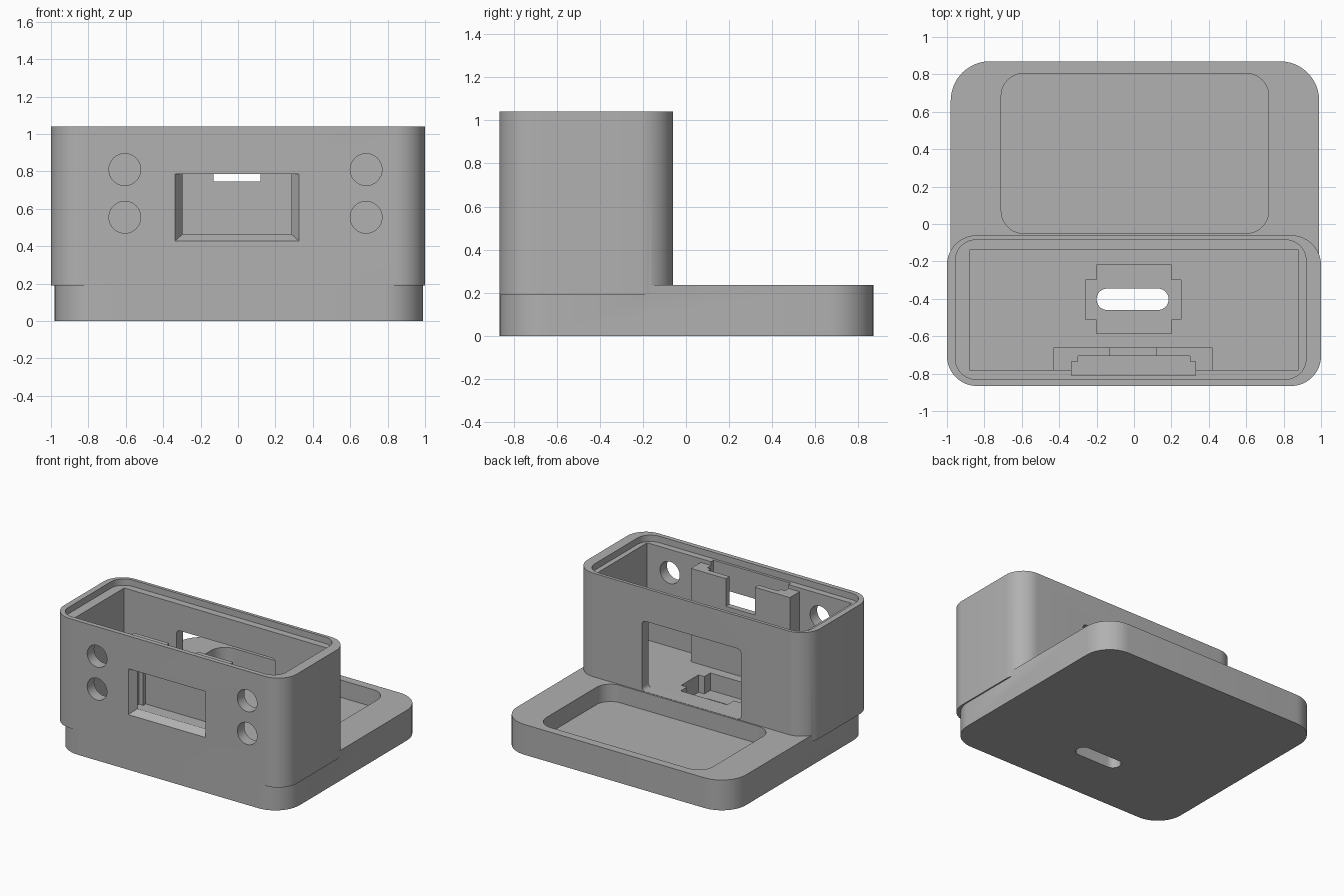
import bpy, bmesh, math
from mathutils import Vector

cube = bpy.data.objects.get("Cube")
if cube:
    bpy.data.objects.remove(cube)

grey = bpy.data.materials.new("plain grey")
grey.use_nodes = True
colour = (0.44, 0.44, 0.44, 1)
grey.diffuse_color = colour
grey.node_tree.nodes["Principled BSDF"].inputs["Base Color"].default_value = colour


def outline(x0, x1, y0, y1, r=0, steps=12):
    """Rectangle outline, with rounded corners when r is set."""
    if r == 0:
        return [(x0, y0), (x1, y0), (x1, y1), (x0, y1)]
    points = []
    centres = [(x1 - r, y1 - r), (x0 + r, y1 - r), (x0 + r, y0 + r), (x1 - r, y0 + r)]
    for corner, (cx, cy) in enumerate(centres):
        for i in range(steps + 1):
            a = math.pi / 2 * (corner + i / steps)
            points.append((cx + r * math.cos(a), cy + r * math.sin(a)))
    return points


def loft(name, lower, upper, start, end, axis="z"):
    """Solid between two outlines, stacked along z or along y."""
    place = (lambda p, d: Vector((p[0], p[1], d))) if axis == "z" else \
            (lambda p, d: Vector((p[0], d, p[1])))
    bm = bmesh.new()
    a = [bm.verts.new(place(p, start)) for p in lower]
    b = [bm.verts.new(place(p, end)) for p in upper]
    bm.faces.new(a)
    bm.faces.new(b)
    for i in range(len(a)):
        j = (i + 1) % len(a)
        bm.faces.new((a[i], a[j], b[j], b[i]))
    bmesh.ops.remove_doubles(bm, verts=bm.verts, dist=1e-5)
    bmesh.ops.recalc_face_normals(bm, faces=bm.faces)
    mesh = bpy.data.meshes.new(name)
    bm.to_mesh(mesh)
    bm.free()
    mesh.materials.append(grey)
    obj = bpy.data.objects.new(name, mesh)
    bpy.context.collection.objects.link(obj)
    return obj


def prism(name, shape, start, end, axis="z"):
    return loft(name, shape, shape, start, end, axis)


def combine(target, tool, operation):
    mod = target.modifiers.new(operation.lower(), "BOOLEAN")
    mod.operation = operation
    mod.solver = "EXACT"
    mod.object = tool
    bpy.context.view_layer.objects.active = target
    bpy.ops.object.modifier_apply(modifier=mod.name)
    bpy.data.objects.remove(tool)


def cut(shape, start, end, axis="z"):
    combine(body, prism("cutter", shape, start, end, axis), "DIFFERENCE")


# Flat base and the upright housing on its front half
body = prism("stand_body", outline(-0.98, 0.99, -0.865, 0.87, 0.21), 0, 0.235)
housing = prism("housing", outline(-1, 1, -0.866, -0.06, 0.16), 0.19, 1.04)
combine(body, housing, "UNION")

# Open cavity and stepped rim for a lid
floor = 0.235
cut(outline(-0.88, 0.88, -0.78, -0.14), floor, 1.1)
cut(outline(-0.955, 0.92, -0.83, -0.085, 0.11), 0.99, 1.1)

# Display holder on the inside of the front wall
holder = prism("display_holder", outline(-0.43, 0.42, -0.8, -0.66), floor - 0.02, 0.96)
combine(body, holder, "UNION")
cut(outline(-0.335, 0.33, -0.81, -0.735), 0.46, 1.1)
cut(outline(-0.3, 0.3, -0.75, -0.705), 0.46, 1.1)
cut(outline(-0.13, 0.12, -0.72, -0.62), 0.745, 1.1)

# Display window with sloping sides and sill
window = loft("window_cutter", outline(-0.375, 0.365, 0.395, 0.785),
              outline(-0.29, 0.28, 0.47, 0.785), -0.92, -0.80, "y")
combine(body, window, "DIFFERENCE")

# Button holes
for x in (-0.605, 0.685):
    for z in (0.555, 0.81):
        r = 0.085
        cut(outline(x - r, x + r, z - r, z + r, r), -0.95, -0.72, "y")

# Opening in the back wall
cut(outline(-0.43, 0.42, floor + 0.002, 0.785, 0.03), -0.2, -0.03, "y")

# Tray in the rear of the base
cut(outline(-0.71, 0.72, -0.05, 0.805, 0.12), 0.1, 0.4)

# Cross shaped connector pocket and cable slot in the floor
cut(outline(-0.26, 0.25, -0.51, -0.3), 0.1, 0.4)
cut(outline(-0.2, 0.2, -0.585, -0.22), 0.1, 0.4)
cut(outline(-0.2, 0.185, -0.46, -0.345, 0.0575), -0.1, 0.4)

bpy.ops.object.select_all(action="DESELECT")
body.select_set(True)
bpy.context.view_layer.objects.active = body
bpy.ops.object.shade_smooth_by_angle(angle=math.radians(30))
